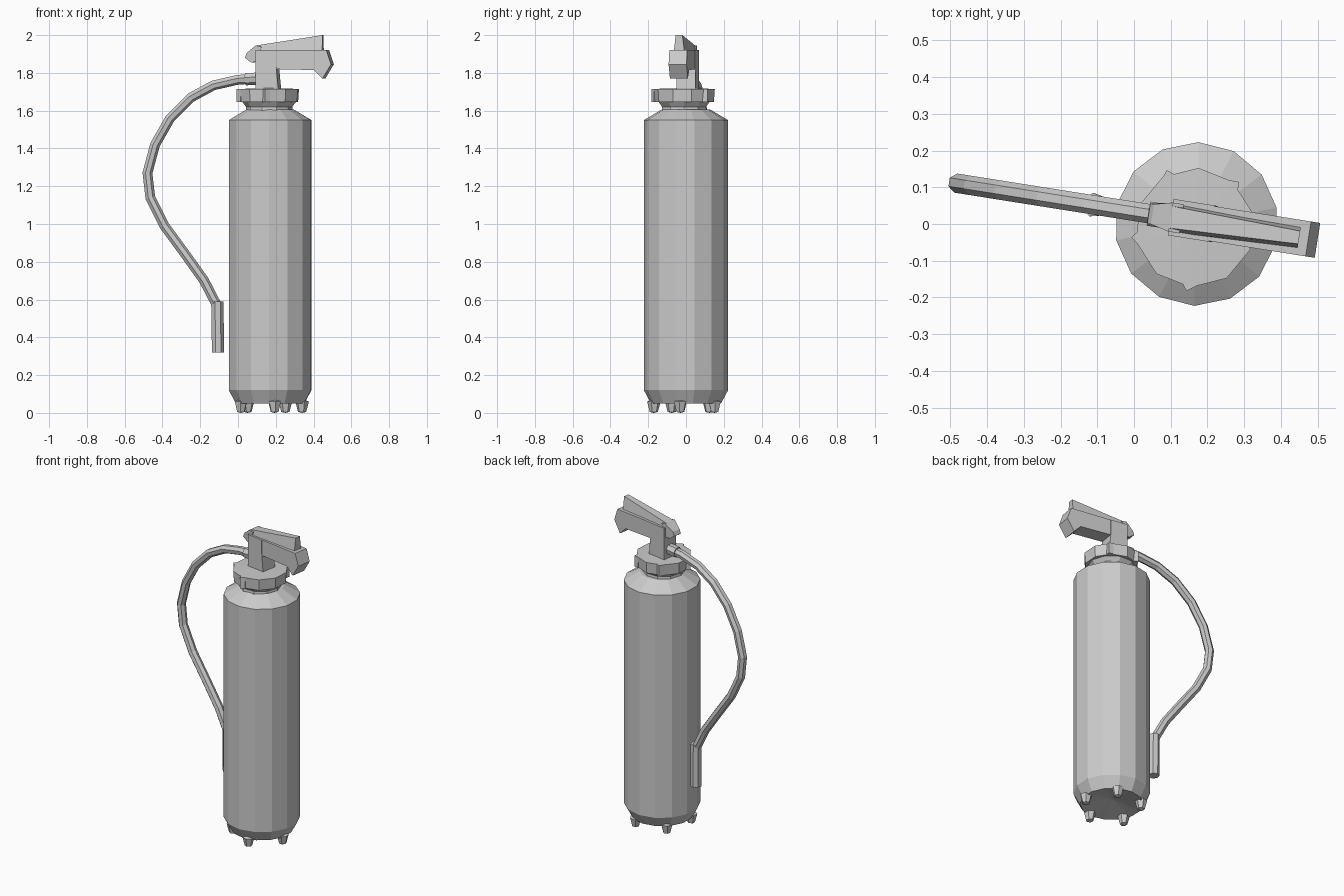
import bpy, bmesh
from math import sin, cos, pi, radians
from mathutils import Matrix, Vector

cube = bpy.data.objects.get("Cube")
if cube:
    bpy.data.objects.remove(cube, do_unlink=True)

grey = bpy.data.materials.new("plain grey")
grey.use_nodes = True
GREY = (0.6, 0.6, 0.6, 1)
grey.diffuse_color = GREY
grey.node_tree.nodes["Principled BSDF"].inputs["Base Color"].default_value = GREY

# The valve, handle and hose share one vertical plane turned slightly off the x axis
HEAD = Matrix.Translation((0.155, 0.01, 0)) @ Matrix.Rotation(radians(-9), 4, "Z")


def finish(name, bm, matrix=Matrix()):
    bm.transform(matrix)
    bmesh.ops.recalc_face_normals(bm, faces=bm.faces)
    mesh = bpy.data.meshes.new(name)
    bm.to_mesh(mesh)
    bm.free()
    mesh.materials.append(grey)
    obj = bpy.data.objects.new(name, mesh)
    bpy.context.collection.objects.link(obj)
    return obj


def lathe(name, profile, sides, centre, turn=0.0):
    """Revolve (radius, z) points into flat facets; radius 0 closes to a point."""
    bm = bmesh.new()
    rings = []
    for r, z in profile:
        if r == 0:
            rings.append([bm.verts.new((0, 0, z))] * sides)
        else:
            angles = [turn + 2 * pi * i / sides for i in range(sides)]
            rings.append([bm.verts.new((r * cos(a), r * sin(a), z)) for a in angles])
    for low, high in zip(rings, rings[1:]):
        for i in range(sides):
            j = (i + 1) % sides
            corners = dict.fromkeys((low[i], low[j], high[j], high[i]))
            bm.faces.new(list(corners))
    return finish(name, bm, Matrix.Translation((*centre, 0)))


def plate(name, outline, width, taper=None):
    """Extrude an (x, z) outline across the head plane; taper maps x, z to a width."""
    bm = bmesh.new()
    sides = []
    for s in (-0.5, 0.5):
        sides.append([bm.verts.new(((x - 0.155) * 1.012,
                                    s * (taper(x, z) if taper else width), z))
                      for x, z in outline])
    bm.faces.new(sides[0])
    bm.faces.new(sides[1][::-1])
    for i in range(len(outline)):
        j = (i + 1) % len(outline)
        bm.faces.new((sides[0][i], sides[0][j], sides[1][j], sides[1][i]))
    return finish(name, bm, HEAD)


def tube(name, path, radius, sides=7):
    """Sweep a polygon along (x, z) points in the head plane."""
    bm = bmesh.new()
    pts = [Vector(((x - 0.155) * 1.012, 0, z)) for x, z in path]
    rings = []
    for i, p in enumerate(pts):
        along = (pts[min(i + 1, len(pts) - 1)] - pts[max(i - 1, 0)]).normalized()
        across = Vector((0, 1, 0))
        up = along.cross(across)
        rings.append([bm.verts.new(p + radius * (cos(a) * up + sin(a) * across))
                      for a in (2 * pi * k / sides for k in range(sides))])
    for a, b in zip(rings, rings[1:]):
        for k in range(sides):
            m = (k + 1) % sides
            bm.faces.new((a[k], a[m], b[m], b[k]))
    bm.faces.new(rings[0][::-1])
    bm.faces.new(rings[-1])
    return finish(name, bm, HEAD)


# Cylinder with chamfered base, recessed underside and sloping shoulder
CENTRE = (0.17, 0)
lathe("tank", [(0, 0.085), (0.185, 0.05), (0.223, 0.12), (0.223, 1.55),
               (0.13, 1.605), (0, 1.605)], 14, CENTRE, 0.2)

# Five stub feet under the rim
for i in range(5):
    a = radians(-10 + 72 * i)
    foot = (CENTRE[0] + 0.172 * cos(a), CENTRE[1] + 0.172 * sin(a))
    lathe(f"foot_{i + 1}", [(0, 0), (0.022, 0.005), (0.036, 0.06), (0, 0.075)], 6, foot, a)

# Neck and collar nut with four lugs
COLLAR = (0.165, -0.01)
lathe("neck", [(0, 1.59), (0.125, 1.595), (0.122, 1.62), (0.145, 1.65), (0, 1.65)],
      10, COLLAR)
lathe("collar", [(0, 1.645), (0.158, 1.645), (0.163, 1.715), (0, 1.72)],
      10, COLLAR, 0.25)
for i, degrees in enumerate((115, 45, 188, 262)):
    bm = bmesh.new()
    bmesh.ops.create_cube(bm, size=1)
    bm.transform(Matrix.Diagonal((0.05, 0.03, 0.07, 1)))
    finish(f"collar_lug_{i + 1}", bm,
           Matrix.Translation((*COLLAR, 1.68))
           @ Matrix.Rotation(radians(degrees), 4, "Z")
           @ Matrix.Translation((0.145, 0, 0))
           @ Matrix.Rotation(radians(35), 4, "Z"))

# Valve post and fixed carry handle with hooked tip
plate("valve_post", [(0.1, 1.7), (0.222, 1.7), (0.21, 1.83), (0.21, 1.92), (0.1, 1.92)], 0.1)
plate("carry_handle", [(0.2, 1.82), (0.41, 1.815), (0.455, 1.77), (0.5, 1.845),
                       (0.475, 1.92), (0.2, 1.92)], 0.096)

# Squeeze lever, narrowing towards its top edge and free end
plate("squeeze_lever", [(0.1, 1.9), (0.45, 1.9), (0.45, 2.0), (0.1, 1.945)], 0,
      lambda x, z: (0.085 if z < 1.93 else 0.06) - 0.07 * (x - 0.1))
plate("lever_knuckle", [(0.04, 1.88), (0.075, 1.855), (0.11, 1.86), (0.13, 1.94),
                        (0.1, 1.945), (0.05, 1.905)], 0,
      lambda x, z: 0.055 if x < 0.1 else 0.08)

# Curved hose ending in a straight nozzle
tube("hose", [(0.13, 1.772), (0.0, 1.765), (-0.13, 1.735), (-0.25, 1.67), (-0.36, 1.56),
              (-0.44, 1.42), (-0.48, 1.27), (-0.465, 1.14), (-0.39, 0.99), (-0.28, 0.84),
              (-0.18, 0.7), (-0.118, 0.58), (-0.11, 0.5)], 0.027)
tube("nozzle", [(-0.109, 0.59), (-0.107, 0.32)], 0.033)
tube("hose_fitting", [(0.13, 1.772), (0.04, 1.768)], 0.034)
